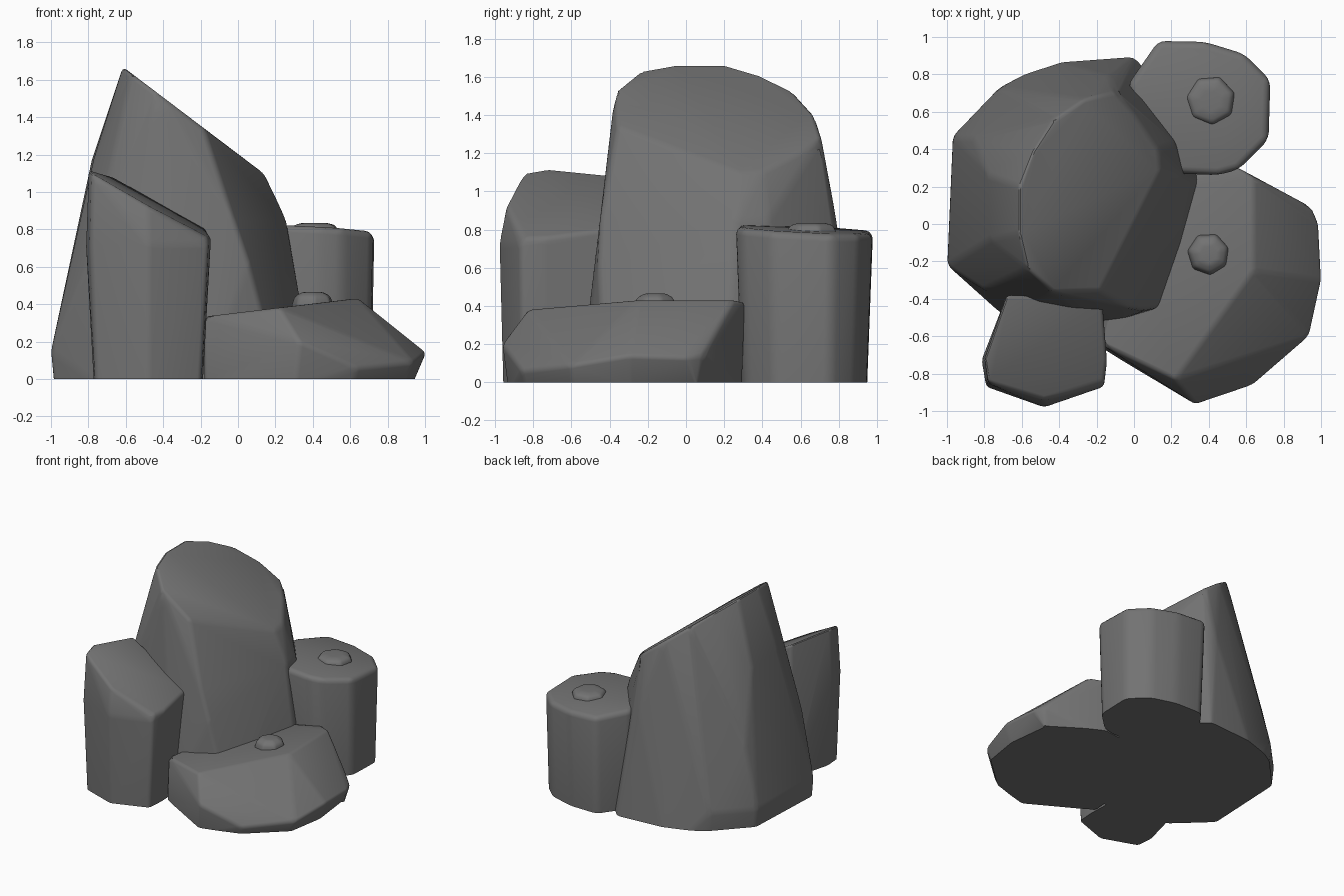
import bpy, bmesh, math

cube = bpy.data.objects.get("Cube")
if cube:
    bpy.data.objects.remove(cube, do_unlink=True)

stone = bpy.data.materials.new("grey stone")
stone.use_nodes = True
grey = (0.17, 0.17, 0.17, 1)
stone.diffuse_color = grey
stone.node_tree.nodes["Principled BSDF"].inputs["Base Color"].default_value = grey

BURIED = -.06  # stones start below the ground and are cut off flat


def at(z, outline):
    """Lift a flat outline to a height, or to a sloped plane given as a function."""
    return [(x, y, z(x, y) if callable(z) else z) for x, y in outline]


def rock(name, points, bevel=0.03):
    """Chiselled stone: the hull of its corners, edges softened, cut flat at the ground."""
    bm = bmesh.new()
    for p in points:
        bm.verts.new(p)
    bmesh.ops.convex_hull(bm, input=bm.verts)
    bmesh.ops.delete(bm, geom=[v for v in bm.verts if not v.link_faces], context='VERTS')
    bmesh.ops.dissolve_limit(bm, angle_limit=math.radians(4),
                             verts=bm.verts, edges=bm.edges)
    bmesh.ops.recalc_face_normals(bm, faces=bm.faces)
    # soften every edge except the buried base
    edges = [e for e in bm.edges if e.calc_face_angle(0) > math.radians(8)
             and max(v.co.z for v in e.verts) > 0]
    bmesh.ops.bevel(bm, geom=edges, offset=bevel, segments=3, profile=0.5,
                    affect='EDGES', clamp_overlap=True)
    # flat base
    bmesh.ops.bisect_plane(bm, geom=bm.verts[:] + bm.edges[:] + bm.faces[:],
                           plane_co=(0, 0, 0), plane_no=(0, 0, 1), clear_inner=True)
    bmesh.ops.holes_fill(bm, edges=[e for e in bm.edges if e.is_boundary], sides=0)
    bmesh.ops.recalc_face_normals(bm, faces=bm.faces)
    mesh = bpy.data.meshes.new(name)
    bm.to_mesh(mesh)
    bm.free()
    mesh.materials.append(stone)
    obj = bpy.data.objects.new(name, mesh)
    bpy.context.collection.objects.link(obj)
    bpy.ops.object.select_all(action='DESELECT')
    obj.select_set(True)
    bpy.context.view_layer.objects.active = obj
    bpy.ops.object.shade_smooth_by_angle(angle=math.radians(35))


def bump(name, x, y, z, radius, height):
    """Low worn knob on top of a stone."""
    points = []
    for r, h in ((1, -0.02), (0.85, height * 0.65), (0.5, height)):
        for i in range(7):
            a = i * math.tau / 7 + 0.3
            points.append((x + radius * r * math.cos(a),
                           y + radius * r * math.sin(a), z + h))
    rock(name, points, 0.015)


# Tall slanted stone
tall_top = [(-.43, -.37), (-.57, -.24), (-.615, -.05), (-.615, .2), (-.54, .39),
            (-.43, .56), (-.27, .67), (-.1, .71), (0, .59), (.13, .4),
            (.14, .28), (-.05, -.06), (-.18, -.36)]
tall_upper = [(-.77, -.08), (-.78, .26), (-.67, -.3)]
tall_mid = [(.26, .26), (.22, .43), (-.02, -.45), (-.13, .79)]
tall_belly = [(-.86, .46), (-.8, -.35), (.06, -.46)]
tall_low = [(-1, -.22), (-.97, .47), (-.72, .73)]
tall_base = [(-.98, -.22), (-.95, .46), (-.7, .73), (-.55, .82), (-.4, .87), (0, .9),
             (.3, .6), (.42, .2), (.24, -.43), (-.2, -.56), (-.7, -.49)]
rock("tall_slanted_stone",
     at(lambda x, y: 1.665 - .757 * (x + .61), tall_top) + at(1.18, tall_upper)
     + at(.85, tall_mid) + at(.62, tall_belly) + at(.15, tall_low)
     + at(BURIED, tall_base), .025)

# Front pillar with a tilted top
pillar_top = [(-.8, -.72), (-.78, -.85), (-.48, -.94), (-.16, -.84),
              (-.145, -.72), (-.17, -.4), (-.68, -.38)]
pillar_mid = [(-.815, -.73), (-.79, -.87), (-.48, -.98), (-.16, -.87), (-.145, -.74)]
pillar_base = [(-.77, -.72), (-.76, -.86), (-.48, -.96), (-.2, -.86),
               (-.19, -.72), (-.2, -.4), (-.68, -.38)]
rock("front_pillar",
     at(lambda x, y: 1.095 - .55 * (x + .75) + .09 * (y + .7), pillar_top)
     + at(.72, pillar_mid) + at(BURIED, pillar_base), .025)

# Back pillar with a nearly level top
back_outline = [(.13, .98), (.38, .975), (.59, .91), (.73, .77), (.72, .45),
                (.56, .29), (.45, .26), (.2, .27), (0, .58), (-.03, .75)]
back_base = [(.4 + (x - .4) * .95, .62 + (y - .62) * .91) for x, y in back_outline]
rock("back_pillar",
     at(lambda x, y: .85 - .05 * x - .05 * y, back_outline) + at(BURIED, back_base), .04)
bump("back_pillar_knob", .41, .66, .8, .14, .035)

# Low front slab with sloping sides
slab_top = [(-.18, -.64), (.22, -.83), (.5, -.45), (.64, -.25), (.64, .25),
            (.54, .31), (0, .2)]
slab_rim = [(.64, -.86, .06), (.94, -.6, .09), (1.005, -.3, .14),
            (.99, 0, .13), (.95, .09, .14)]
slab_base = [(-.18, -.66), (.3, -.93), (.6, -.83), (.87, -.59), (.92, -.3),
             (.9, .06), (.52, .29), (-.1, .2)]
rock("front_slab",
     at(lambda x, y: .355 + .12 * x, slab_top) + [(.33, -.965, .2)]
     + slab_rim + at(BURIED, slab_base), .02)
bump("front_slab_knob", .4, -.16, .4, .12, .065)
